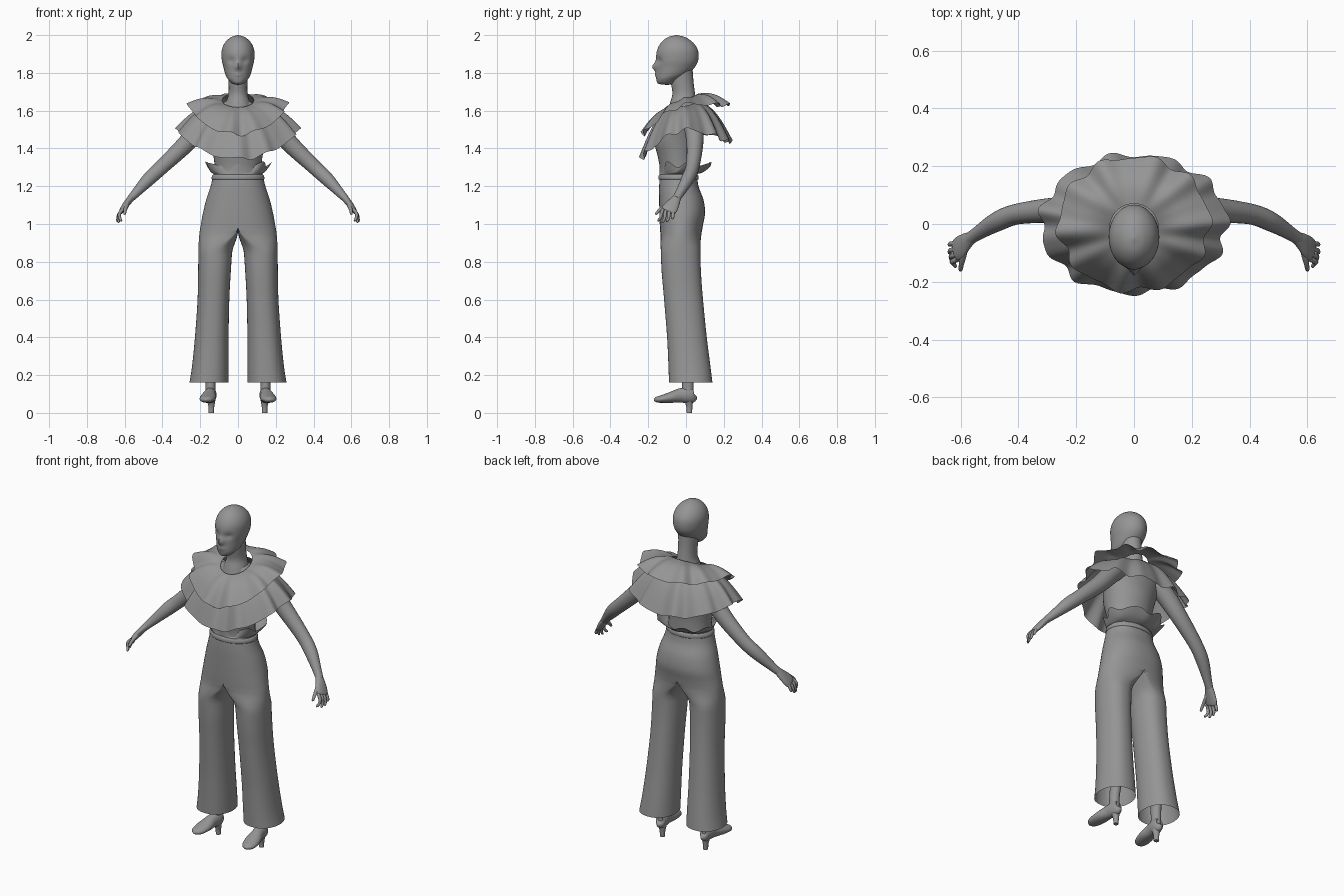
import bpy, bmesh, math
from mathutils import Vector

grey = bpy.data.materials.new("plain_grey")
grey.diffuse_color = (0.3, 0.3, 0.3, 1)


def spline(keys, sub):
    """Smoothly interpolate a list of key tuples."""
    out = []
    for i in range(len(keys) - 1):
        p0, p1 = keys[max(i - 1, 0)], keys[i]
        p2, p3 = keys[i + 1], keys[min(i + 2, len(keys) - 1)]
        for j in range(sub):
            t = j / sub
            out.append([0.5 * (2 * b + (c - a) * t + (2 * a - 5 * b + 4 * c - d) * t * t
                               + (3 * b - a - 3 * c + d) * t ** 3)
                        for a, b, c, d in zip(p0, p1, p2, p3)])
    return out + [list(keys[-1])]


def finish(name, bm, mirror=False):
    bmesh.ops.recalc_face_normals(bm, faces=bm.faces)
    me = bpy.data.meshes.new(name)
    bm.to_mesh(me)
    bm.free()
    me.materials.append(grey)
    ob = bpy.data.objects.new(name, me)
    bpy.context.collection.objects.link(ob)
    bpy.context.view_layer.objects.active = ob
    ob.select_set(True)
    bpy.ops.object.shade_smooth_by_angle(angle=math.radians(50))
    ob.select_set(False)
    if mirror:
        ob.modifiers.new("mirror", 'MIRROR').merge_threshold = 0.0005
    return ob


def skin(bm, rings, cap=True):
    """Bridge closed rings of points with quads."""
    vs = [[bm.verts.new(p) for p in r] for r in rings]
    n = len(vs[0])
    for a, b in zip(vs, vs[1:]):
        for i in range(n):
            bm.faces.new((a[i], a[(i + 1) % n], b[(i + 1) % n], b[i]))
    if cap:
        bm.faces.new(vs[0])
        bm.faces.new(vs[-1])


def tube(name, keys, ref=(0, 1, 0), level=False, n=24, sub=5, mirror=False, cap=True, shape=None):
    """Loft ellipses along a path; each key is x, y, z, side radius, ref radius."""
    path, ref, rings = spline(keys, sub), Vector(ref), []
    for i, k in enumerate(path):
        c = Vector(k[:3])
        t = Vector((0, 0, 1)) if level else (
            Vector(path[min(i + 1, len(path) - 1)][:3]) - Vector(path[max(i - 1, 0)][:3])).normalized()
        side = ref.cross(t).normalized()
        up = t.cross(side)
        a, b = max(k[3], .001), max(k[4], .001)
        rings.append([c + side * a * math.cos(u) + up * b * math.sin(u)
                      for u in (2 * math.pi * j / n for j in range(n))])
    if shape:
        rings = [[shape(p) for p in r] for r in rings]
    bm = bmesh.new()
    skin(bm, rings, cap)
    return finish(name, bm, mirror)


def ruffle(name, inner, outer, z_in, z_out, cy, lobes, wave, arch, n=144, m=14):
    """Flared wavy ring; the z functions take s = -1 (front) to 1 (back)."""
    rings = []
    for j in range(m + 1):
        t, ring = j / m, []
        for i in range(n):
            u = 2 * math.pi * i / n
            s = math.sin(u)
            w = t * wave * (math.sin(lobes * u + .6) + .45 * math.sin((lobes * 2 - 5) * u + 2))
            rx = inner[0] + (outer[0] - inner[0]) * t
            ry = inner[1] + (outer[1] - inner[1]) * t
            z = z_in(s) + (z_out(s) - z_in(s)) * t + arch * math.sin(math.pi * t)
            ring.append((rx * (1 + w) * math.cos(u), cy * (1 - t) + ry * (1 + w) * s,
                         z + .22 * w))
        rings.append(ring)
    bm = bmesh.new()
    skin(bm, rings, False)
    return finish(name, bm)


# Head with a simple nose and shallow eye sockets
def face(p):
    if p.y < -.08:
        p.y -= .022 * math.exp(-(p.x / .014) ** 2 - ((p.z - 1.832) / .022) ** 2)
        p.y += .012 * math.exp(-((abs(p.x) - .036) / .02) ** 2 - ((p.z - 1.865) / .018) ** 2)
        p.y -= .006 * math.exp(-(p.x / .025) ** 2 - ((p.z - 1.79) / .012) ** 2)
    return p


tube("head", [(0, -.10, 1.737, .004, .008), (0, -.105, 1.743, .03, .042), (0, -.097, 1.765, .052, .06),
              (0, -.075, 1.79, .066, .082), (0, -.055, 1.83, .077, .102), (0, -.047, 1.87, .086, .112),
              (0, -.045, 1.92, .086, .108), (0, -.047, 1.96, .069, .085), (0, -.05, 1.988, .038, .048),
              (0, -.05, 2.0, .003, .004)], level=True, n=48, sub=6, shape=face)
tube("neck", [(0, -.015, 1.58, .085, .085), (0, -.015, 1.64, .066, .07), (0, -.012, 1.69, .051, .06),
              (0, -.02, 1.75, .05, .06), (0, -.025, 1.82, .055, .06)], level=True)

# Torso in a fitted top
tube("torso", [(0, -.04, 1.22, .13, .1), (0, -.04, 1.29, .123, .098), (0, -.045, 1.36, .13, .105),
               (0, -.045, 1.44, .145, .122), (0, -.03, 1.52, .165, .11), (0, -.005, 1.58, .165, .085),
               (0, .0, 1.62, .11, .072), (0, -.01, 1.65, .065, .06)], level=True, n=40)

# Two tiered shoulder ruffles and the flared waist frill
ruffle("lower_cape_ruffle", (.12, .1), (.322, .24), lambda s: 1.625 + .02 * s,
       lambda s: 1.5 - .155 * max(0, -s) ** 1.6 - .07 * max(0, s) ** 1.5, -.01, 11, .038, .035)
ruffle("upper_cape_ruffle", (.084, .085), (.262, .232), lambda s: 1.655 + .037 * s,
       lambda s: 1.635 - .16 * max(0, -s) ** 1.4 - .005 * max(0, s), -.015, 10, .038, .022)
ruffle("waist_frill", (.128, .1), (.17, .135), lambda s: 1.265, lambda s: 1.315, -.04, 7, .05, -.008, m=6)
tube("waistband", [(0, -.04, 1.235, .136, .104), (0, -.04, 1.24, .14, .107), (0, -.04, 1.257, .137, .105),
                   (0, -.04, 1.262, .131, .1)], level=True, n=48, sub=2)

# Wide trousers: one half, closed at the middle down to the crotch, then mirrored
# keys: z, inner x, outer x, y centre, y radius
half = [(1.265, 0, .13, -.04, .098), (1.2, 0, .145, -.038, .104), (1.13, 0, .168, -.025, .117),
        (1.06, 0, .185, -.02, .121), (1.0, 0, .196, -.024, .115), (.965, 0, .202, -.026, .111),
        (.94, .012, .205, -.027, .108), (.88, .028, .209, -.029, .105), (.75, .038, .211, -.025, .104),
        (.6, .046, .214, -.013, .103), (.4, .05, .228, .005, .105), (.25, .05, .243, .018, .111),
        (.16, .05, .257, .025, .115)]
rings = []
for z, xi, xo, cy, ry in spline(half, 5):
    k = min(1, max(0, (.985 - z) / .14))
    k = k * k * (3 - 2 * k)
    ring = []
    for j in range(48):
        u = 2 * math.pi * j / 48
        c, s = math.cos(u), math.sin(u)
        c2 = math.copysign(abs(c) ** .85, c)
        leg = (xi + xo) / 2 + (xo - xi) / 2 * c2
        hip = xo * max(0, c2)
        ring.append((max(0, hip + (leg - hip) * k if z < .985 else hip), cy + ry * s, z))
    rings.append(ring)
bm = bmesh.new()
skin(bm, rings, False)
inside = [f for f in bm.faces if all(v.co.x < .0004 for v in f.verts)]
bmesh.ops.delete(bm, geom=inside, context='FACES')
finish("trousers", bm, True)

# Arms, hands and fingers
tube("arm", [(.12, .03, 1.575, .045, .05), (.19, .04, 1.52, .052, .052), (.28, .047, 1.42, .047, .044),
             (.40, .035, 1.305, .039, .036), (.47, .01, 1.24, .036, .034), (.54, -.032, 1.165, .024, .024),
             (.57, -.052, 1.133, .019, .022)], mirror=True)
tube("palm", [(.56, -.046, 1.145, .018, .02), (.58, -.06, 1.12, .018, .03), (.602, -.08, 1.09, .016, .04),
              (.617, -.093, 1.068, .012, .037), (.62, -.096, 1.063, .003, .02)], mirror=True)
for name, y0, y1, x1, z1 in (("index_finger", -.122, -.147, .618, 1.014), ("middle_finger", -.104, -.124, .632, 1.006),
                             ("ring_finger", -.085, -.1, .638, 1.01), ("little_finger", -.066, -.073, .638, 1.025)):
    tube(name, [(.61, y0, 1.078, .009, .009), (.628, (y0 * 2 + y1) / 3, 1.055, .009, .009),
                ((.634 + x1) / 2, (y0 + y1) / 2, (z1 + 1.05) / 2, .008, .008),
                (x1, y1, z1 + .004, .006, .006), (x1, y1, z1, .001, .001)], n=10, sub=3, mirror=True)
tube("thumb", [(.585, -.075, 1.115, .014, .014), (.592, -.112, 1.093, .012, .012), (.597, -.138, 1.075, .009, .009),
               (.60, -.158, 1.054, .007, .007), (.6, -.16, 1.05, .001, .001)], ref=(1, 0, 0), n=10, sub=3, mirror=True)

# Lower legs hidden in the trousers, shoes and heels
tube("shin", [(.145, .01, .08, .028, .032), (.145, .01, .16, .026, .03), (.14, .015, .25, .03, .035),
              (.135, .015, .4, .045, .05), (.13, -.005, .6, .05, .052)], level=True, mirror=True)
tube("shoe", [(.142, .046, .095, .004, .008), (.143, .04, .092, .024, .036), (.145, .01, .094, .032, .042),
              (.15, -.03, .092, .033, .038), (.157, -.08, .082, .042, .029), (.164, -.125, .074, .04, .021),
              (.168, -.155, .07, .028, .015), (.17, -.17, .068, .004, .004)], ref=(0, 0, 1), mirror=True)
tube("heel", [(.141, .018, 0, .014, .014), (.141, .018, .03, .015, .016), (.142, .015, .06, .021, .022),
              (.143, .012, .09, .026, .03)], level=True, n=16, mirror=True)
